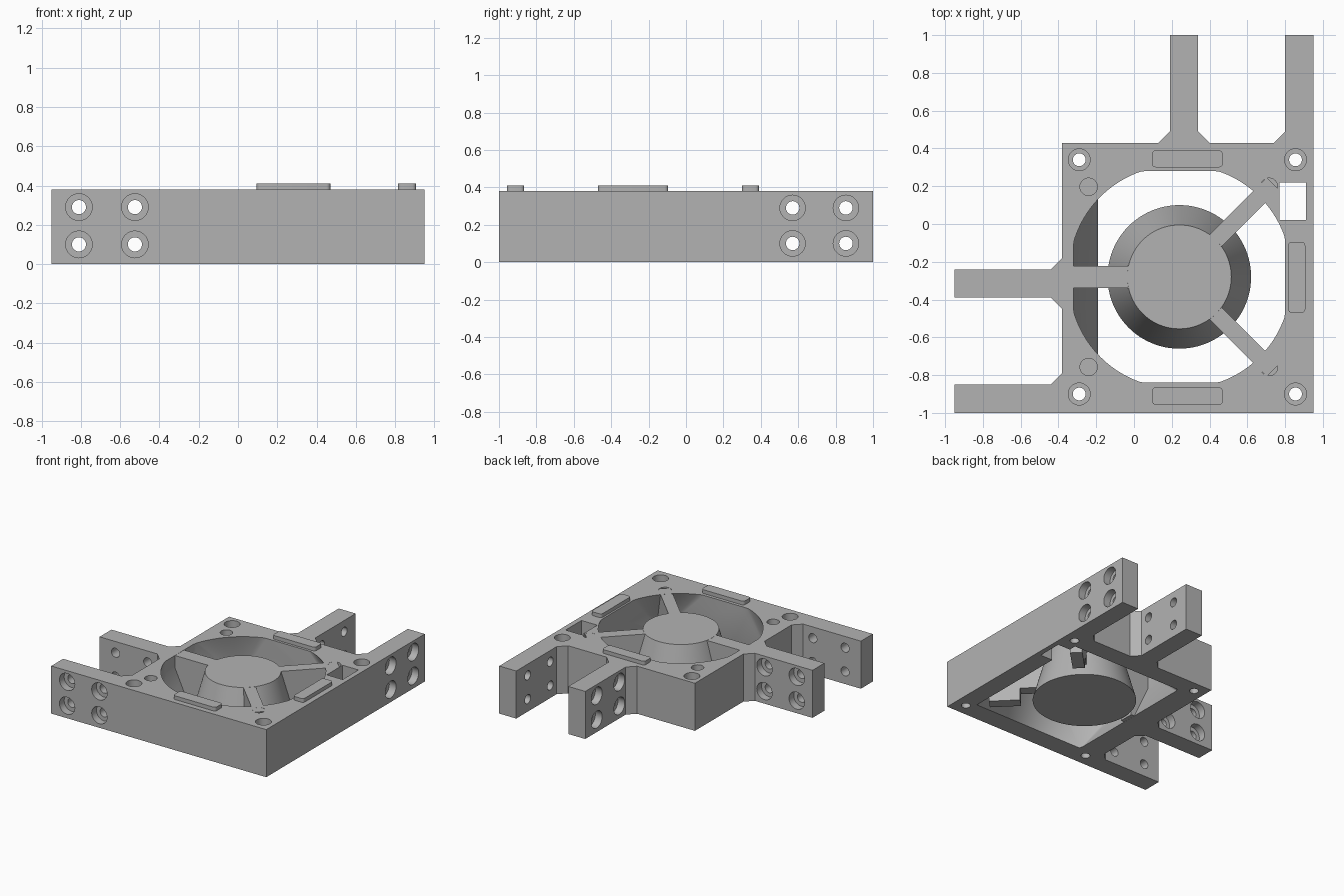
import bpy, bmesh, math
from mathutils import Matrix, Vector

if "Cube" in bpy.data.objects:
    bpy.data.objects.remove(bpy.data.objects["Cube"])

TOP = 0.38
CX, CY = 0.24, -0.28          # fan centre
GREY = (0.45, 0.45, 0.45, 1)

mat = bpy.data.materials.new("plain_grey")
mat.use_nodes = True
mat.diffuse_color = GREY
mat.node_tree.nodes["Principled BSDF"].inputs["Base Color"].default_value = GREY


def finish(name, bm):
    bmesh.ops.recalc_face_normals(bm, faces=bm.faces)
    mesh = bpy.data.meshes.new(name)
    bm.to_mesh(mesh)
    bm.free()
    mesh.materials.append(mat)
    ob = bpy.data.objects.new(name, mesh)
    bpy.context.collection.objects.link(ob)
    return ob


def prism(bm, outline, z0, z1, matrix=Matrix()):
    """Extrude a flat outline from z0 to z1."""
    face = bm.faces.new([bm.verts.new(matrix @ Vector((x, y, z0))) for x, y in outline])
    up = matrix.to_3x3() @ Vector((0, 0, z1 - z0))
    new = bmesh.ops.extrude_face_region(bm, geom=[face])["geom"]
    bmesh.ops.translate(bm, vec=up, verts=[g for g in new if isinstance(g, bmesh.types.BMVert)])


def rect(x0, x1, y0, y1):
    return [(x0, y0), (x1, y0), (x1, y1), (x0, y1)]


def lathe(bm, profile, matrix=Matrix(), sides=32):
    """Closed solid of revolution about local z from (radius, z) pairs."""
    rings = [[bm.verts.new(matrix @ Vector((r * math.cos(a), r * math.sin(a), z)))
              for a in (math.tau * i / sides for i in range(sides))] for r, z in profile]
    for low, high in zip(rings, rings[1:]):
        for i in range(sides):
            j = (i + 1) % sides
            bm.faces.new((low[i], low[j], high[j], high[i]))
    bm.faces.new(rings[0])
    bm.faces.new(rings[-1])


def screw_hole(bm, matrix, length, r_in, r_out, depth):
    """Through hole along local -z with a counterbore at the origin."""
    lathe(bm, [(r_out, 0.02), (r_out, -depth), (r_in, -depth), (r_in, -length - 0.02)], matrix)


# Frame with four mounting legs and chamfered leg roots
c = 0.06
outline = [(0.95, -1), (0.95, 1), (0.80, 1), (0.80, 0.43 + c), (0.80 - c, 0.43),
           (0.34 + c, 0.43), (0.34, 0.43 + c), (0.34, 1), (0.19, 1), (0.19, 0.43 + c),
           (0.19 - c, 0.43), (-0.38, 0.43), (-0.38, -0.24 + c), (-0.38 - c, -0.24),
           (-0.95, -0.24), (-0.95, -0.39), (-0.38 - c, -0.39), (-0.38, -0.39 - c),
           (-0.38, -0.85 + c), (-0.38 - c, -0.85), (-0.95, -0.85), (-0.95, -1)]
bm = bmesh.new()
prism(bm, outline, 0, TOP)
frame = finish("frame", bm)

# Duct cutter: clipped circle above, blending to a rectangle below
bm = bmesh.new()
half, radius, lip = 0.56, 0.59, 0.28
for i in range(128):
    a = math.tau * i / 128
    x = max(-half, min(half, radius * math.cos(a)))
    y = max(-half, min(half, radius * math.sin(a)))
    for z in (lip, TOP + 0.02):
        bm.verts.new((CX + x, CY + y, z))
for x, y in rect(-0.18, CX + half, CY - half, CY + half):
    for z in (-0.02, 0.0):
        bm.verts.new((x, y, z))
hull = bmesh.ops.convex_hull(bm, input=bm.verts)
bmesh.ops.delete(bm, geom=list({g for g in hull["geom_interior"] + hull["geom_unused"]
                                if isinstance(g, bmesh.types.BMVert)}), context='VERTS')
duct = finish("duct_cutter", bm)

# Cable window cutter
bm = bmesh.new()
prism(bm, rect(0.77, 0.91, 0.02, 0.22), -0.02, TOP + 0.02)
window = finish("window_cutter", bm)

# Screw holes and blind recesses
bm = bmesh.new()
for x in (-0.29, 0.855):
    for y in (-0.9, 0.34):
        screw_hole(bm, Matrix.Translation((x, y, TOP)), TOP, 0.034, 0.058, 0.08)
for x in (-0.24, 0.715):
    for y in (-0.757, 0.197):
        lathe(bm, [(0.046, TOP - 0.08), (0.046, TOP + 0.02)], Matrix.Translation((x, y, 0)))
for z in (0.1, 0.29):
    for y in (0.57, 0.855):
        for x, turn in ((0.95, 1), (0.19, -1)):
            screw_hole(bm, Matrix.Translation((x, y, z)) @ Matrix.Rotation(turn * math.pi / 2, 4, 'Y'),
                       0.15, 0.036, 0.068, 0.06)
    for x in (-0.81, -0.525):
        for y, turn in ((-1, 1), (-0.24, -1)):
            screw_hole(bm, Matrix.Translation((x, y, z)) @ Matrix.Rotation(turn * math.pi / 2, 4, 'X'),
                       0.15, 0.036, 0.068, 0.06)
holes = finish("hole_cutter", bm)

for cutter in (duct, window, holes):
    mod = frame.modifiers.new(cutter.name, 'BOOLEAN')
    mod.operation, mod.solver, mod.object = 'DIFFERENCE', 'EXACT', cutter
    bpy.context.view_layer.objects.active = frame
    bpy.ops.object.modifier_apply(modifier=mod.name)
    bpy.data.objects.remove(cutter)

# Tapered motor hub
bm = bmesh.new()
lathe(bm, [(0.38, 0), (0.275, TOP)], Matrix.Translation((CX, CY, 0)), 96)
hub = finish("motor_hub", bm)

# Struts: side profile (radius, height) extruded across the width
parts = [frame, hub]
for name, angle, width, end in (("left_strut", 180, 0.115, 0.59),
                                ("back_strut", 45, 0.09, 0.70), ("front_strut", -45, 0.09, 0.70)):
    step = 0.47 if end > 0.6 else 0.40
    side = [(0.2, TOP - 0.001), (0.2, 0.1), (step, 0.1), (step, 0.001),
            (end, 0.001), (end, TOP - 0.001)]
    bm = bmesh.new()
    place = (Matrix.Translation((CX, CY, 0)) @ Matrix.Rotation(math.radians(angle), 4, 'Z')
             @ Matrix.Rotation(math.pi / 2, 4, 'X'))
    prism(bm, side, -width / 2, width / 2, place)
    parts.append(finish(name, bm))

# Raised pads with rounded corners
for name, box in (("back_pad", (0.095, 0.47, 0.30, 0.39)),
                  ("front_pad", (0.095, 0.47, -0.957, -0.865)),
                  ("side_pad", (0.815, 0.907, -0.47, -0.095))):
    bm = bmesh.new()
    prism(bm, rect(*box), TOP - 0.01, 0.41)
    upright = [e for e in bm.edges if abs(e.verts[0].co.z - e.verts[1].co.z) > 0.01]
    bmesh.ops.bevel(bm, geom=upright, offset=0.02, segments=4, profile=0.5, affect='EDGES')
    parts.append(finish(name, bm))

# Smooth shading on curved walls, crisp edges elsewhere
bpy.ops.object.select_all(action='DESELECT')
for ob in parts:
    ob.select_set(True)
bpy.context.view_layer.objects.active = frame
bpy.ops.object.shade_smooth_by_angle(angle=math.radians(25))
